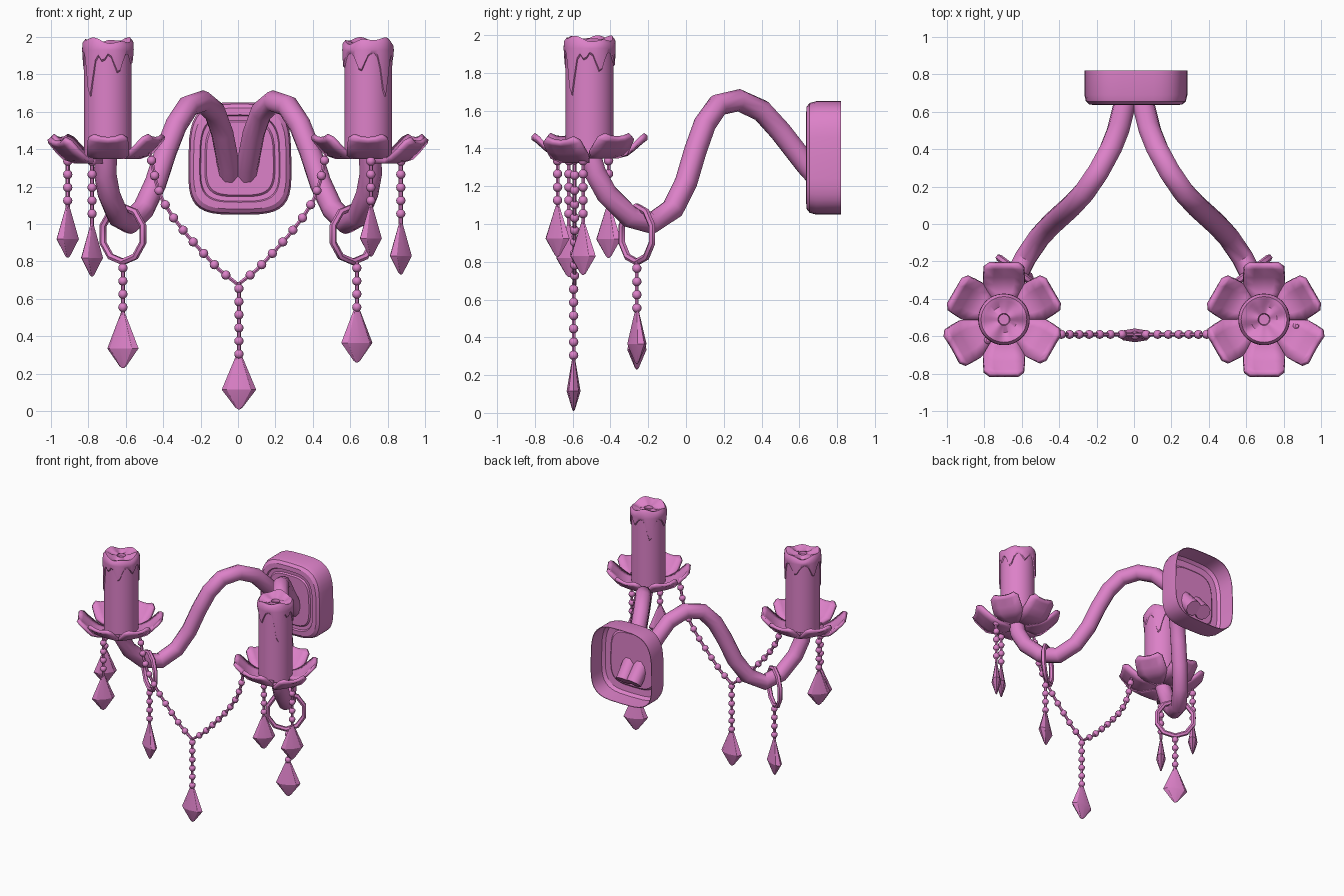
import bpy, bmesh, math
from mathutils import Matrix, Vector

if "Cube" in bpy.data.objects:
    bpy.data.objects.remove(bpy.data.objects["Cube"])

PINK = (0.72, 0.22, 0.58, 1)
pink = bpy.data.materials.new("pink")
pink.use_nodes = True
pink.diffuse_color = PINK
pink.node_tree.nodes["Principled BSDF"].inputs["Base Color"].default_value = PINK
SIDES = (("left", 1), ("right", -1))
CX, CY = 0.695, -0.51      # candle axis


def finish(obj, angle=35):
    """Give the part its colour and shading."""
    obj.data.materials.clear()
    obj.data.materials.append(pink)
    bpy.ops.object.select_all(action='DESELECT')
    bpy.context.view_layer.objects.active = obj
    obj.select_set(True)
    bpy.ops.object.shade_smooth_by_angle(angle=math.radians(angle))
    return obj


def from_bmesh(name, bm, angle=35):
    bmesh.ops.recalc_face_normals(bm, faces=bm.faces)
    mesh = bpy.data.meshes.new(name)
    bm.to_mesh(mesh)
    bm.free()
    obj = bpy.data.objects.new(name, mesh)
    bpy.context.collection.objects.link(obj)
    return finish(obj, angle)


def loft(name, rings, angle=35, cap_start=True, cap_end=True):
    """Skin a row of closed rings."""
    bm = bmesh.new()
    loops = [[bm.verts.new(p) for p in ring] for ring in rings]
    n = len(loops[0])
    for a, b in zip(loops, loops[1:]):
        for i in range(n):
            j = (i + 1) % n
            bm.faces.new((a[i], a[j], b[j], b[i]))
    if cap_start:
        bm.faces.new(loops[0])
    if cap_end:
        bm.faces.new(loops[-1])
    return from_bmesh(name, bm, angle)


def tube(name, points, radius, resolution=2, cyclic=False):
    """Round bar along a path."""
    curve = bpy.data.curves.new(name, 'CURVE')
    curve.dimensions = '3D'
    curve.bevel_depth = radius
    curve.bevel_resolution = resolution
    curve.use_fill_caps = True
    spline = curve.splines.new('POLY')
    spline.points.add(len(points) - 1)
    for sp, p in zip(spline.points, points):
        sp.co = (*p, 1)
    spline.use_cyclic_u = cyclic
    obj = bpy.data.objects.new(name, curve)
    bpy.context.collection.objects.link(obj)
    bpy.ops.object.select_all(action='DESELECT')
    bpy.context.view_layer.objects.active = obj
    obj.select_set(True)
    bpy.ops.object.convert(target='MESH')
    return finish(bpy.context.object, 40)


def chain(name, points, spacing=0.07):
    """Thin wire with evenly spaced beads."""
    points = [Vector(p) for p in points]
    tube(name + "_wire", points, 0.011, 1)
    bm = bmesh.new()
    travel = spacing / 2
    for a, b in zip(points, points[1:]):
        length = (b - a).length
        while travel < length:
            spot = Matrix.Translation(a.lerp(b, travel / length))
            bmesh.ops.create_uvsphere(bm, u_segments=8, v_segments=6, radius=0.025, matrix=spot)
            travel += spacing
        travel -= length
    from_bmesh(name + "_beads", bm, 50)


def crystal(name, x, y, top, yaw=0.0, size=1.0):
    """Flattened faceted drop."""
    profile = ((0, 0.012), (0.03, 0.025), (0.19, 0.092), (0.285, 0.02), (0.295, 0.006))
    turn = Matrix.Rotation(math.radians(yaw), 3, 'Z')
    rings = []
    for drop, r in profile:
        ring = []
        for i in range(8):
            a = math.tau * i / 8
            p = turn @ Vector((r * math.cos(a), r * 0.4 * math.sin(a), 0))
            ring.append(Vector((x, y, top)) + size * (p - Vector((0, 0, drop))))
        rings.append(ring)
    loft(name, rings, 20)


def pendant(name, x, y, start, top, yaw, size=1.0):
    chain(name + "_chain", ((x, y, start), (x, y, top - 0.01)))
    crystal(name + "_crystal", x, y, top, yaw, size)


# Wall plate: hollow rounded square, open at the back
def plate_ring(scale, y):
    ring = []
    for i in range(40):
        a = math.tau * i / 40
        c, s = math.cos(a), math.sin(a)
        px = math.copysign(abs(c) ** 0.55, c) * (1 - 0.05 * s)
        pz = math.copysign(abs(s) ** 0.55, s)
        ring.append((0.01 + 0.275 * scale * px, y, 1.35 + 0.3 * scale * pz))
    return ring


plate_profile = ((0.70, 0.675), (0.74, 0.665), (0.9, 0.67), (0.97, 0.69), (0.985, 0.82),
                 (1.0, 0.82), (1.0, 0.69), (0.97, 0.655), (0.9, 0.638), (0.78, 0.636),
                 (0.76, 0.65), (0.68, 0.652), (0.65, 0.642))
loft("wall_plate", [plate_ring(*p) for p in plate_profile], 30)

# Curved arms
arm_path = ((0.045, 0.74, 1.2), (0.05, 0.64, 1.31), (0.085, 0.5, 1.49), (0.125, 0.4, 1.6),
            (0.19, 0.28, 1.655), (0.265, 0.17, 1.63), (0.33, 0.1, 1.53), (0.385, 0.05, 1.39),
            (0.44, 0, 1.22), (0.505, -0.07, 1.08), (0.58, -0.18, 1.005), (0.64, -0.3, 1.04),
            (0.69, -0.42, 1.16), (0.71, -0.48, 1.27), (CX + 0.01, CY, 1.37))
for side, s in SIDES:
    tube(side + "_arm", [(s * x, y, z) for x, y, z in arm_path], 0.06, 3)

# Flower drip trays: six cupped petals each
petal_rows = ((0.03, 0.017, 1.347), (0.15, 0.087, 1.347), (0.2, 0.113, 1.36),
              (0.24, 0.112, 1.39), (0.285, 0.108, 1.43), (0.307, 0.078, 1.445))
for side, s in SIDES:
    bm = bmesh.new()
    for k in range(6):
        turn = Matrix.Rotation(math.radians(30 + 60 * k), 3, 'Z')
        grid = []
        for r, half, z in petal_rows:
            cup = 0.02 * max(0, r - 0.15) / 0.15
            grid.append([bm.verts.new(turn @ Vector((r, half * t, z + cup * t * t))
                                      + Vector((s * CX, CY, 0))) for t in (-1, -0.5, 0, 0.5, 1)])
        for a, b in zip(grid, grid[1:]):
            for i in range(4):
                bm.faces.new((a[i], b[i], b[i + 1], a[i + 1]))
    tray = from_bmesh(side + "_flower_tray", bm)
    solid = tray.modifiers.new("thickness", 'SOLIDIFY')
    solid.thickness = 0.025
    solid.offset = 1


# Candles with dripping wax; each drip is angle, depth, width
DRIPS = ((223, 0.24, 13), (295, 0.11, 14), (345, 0.06, 12), (40, 0.17, 14),
         (100, 0.08, 16), (162, 0.1, 14), (258, 0.05, 9))


def wax_edge(deg):
    z = 1.91
    for angle, depth, width in DRIPS:
        away = (deg - angle + 180) % 360 - 180
        z -= depth * math.exp(-(away / width) ** 2)
    return z


def wax_rim(deg):
    a = math.radians(deg)
    return 1.98 + 0.012 * math.sin(2 * a + 0.5) + 0.008 * math.sin(5 * a)


for side, s, spin in (("left", 1, 90), ("right", -1, 0)):
    def ring(radius, height):
        pts = []
        for i in range(48):
            deg = i * 7.5
            a = math.radians(deg + spin)
            z = height(deg) if callable(height) else height
            pts.append((s * CX + radius * math.cos(a), CY + radius * math.sin(a), z))
        return pts

    loft(side + "_candle", [ring(0.127, 1.355), ring(0.127, 1.93)])
    loft(side + "_melted_wax", [
        ring(0.124, wax_edge), ring(0.135, lambda d: wax_edge(d) + 0.012),
        ring(0.138, lambda d: max(1.93, wax_edge(d) + 0.02)),
        ring(0.136, lambda d: wax_rim(d) - 0.018), ring(0.122, wax_rim),
        ring(0.1, lambda d: wax_rim(d) - 0.006), ring(0.07, lambda d: wax_rim(d) - 0.022),
        ring(0.032, 1.96), ring(0.028, 1.94)], 40, cap_start=False)

# Hoops around the arms, with a pendant below each
for side, s in SIDES:
    hoop = []
    for i in range(10):
        a = math.tau * (i + 0.5) / 10
        across = 0.14 * math.cos(a)
        hoop.append((s * (0.615 + 0.8 * across), -0.26 + 0.6 * across, 0.945 + 0.147 * math.sin(a)))
    tube(side + "_hoop", hoop, 0.019, 1, cyclic=True)
pendant("left_hoop_pendant", 0.635, -0.26, 0.8, 0.555, 25)
pendant("right_hoop_pendant", -0.615, -0.26, 0.8, 0.525, -25)

# Pendants hanging from the trays
pendant("left_front_pendant", 0.71, -0.68, 1.37, 1.1, 48, 0.93)
pendant("left_outer_pendant", 0.87, -0.545, 1.37, 1.01, 50, 0.95)
pendant("right_outer_pendant", -0.91, -0.41, 1.37, 1.1, 48, 0.95)
pendant("right_front_pendant", -0.78, -0.62, 1.37, 1.0, 50, 0.95)

# Bead swag between the trays, with the central pendant
swag = ((0.47, 1.38), (0.44, 1.23), (0.405, 1.13), (0.35, 1.04), (0.28, 0.95),
        (0.2, 0.86), (0.1, 0.755), (0.005, 0.68))
for side, s in SIDES:
    chain(side + "_swag", [(s * x, -0.59, z) for x, z in swag], 0.083)
pendant("centre_pendant", 0.005, -0.595, 0.69, 0.305, 0, 1.0)
